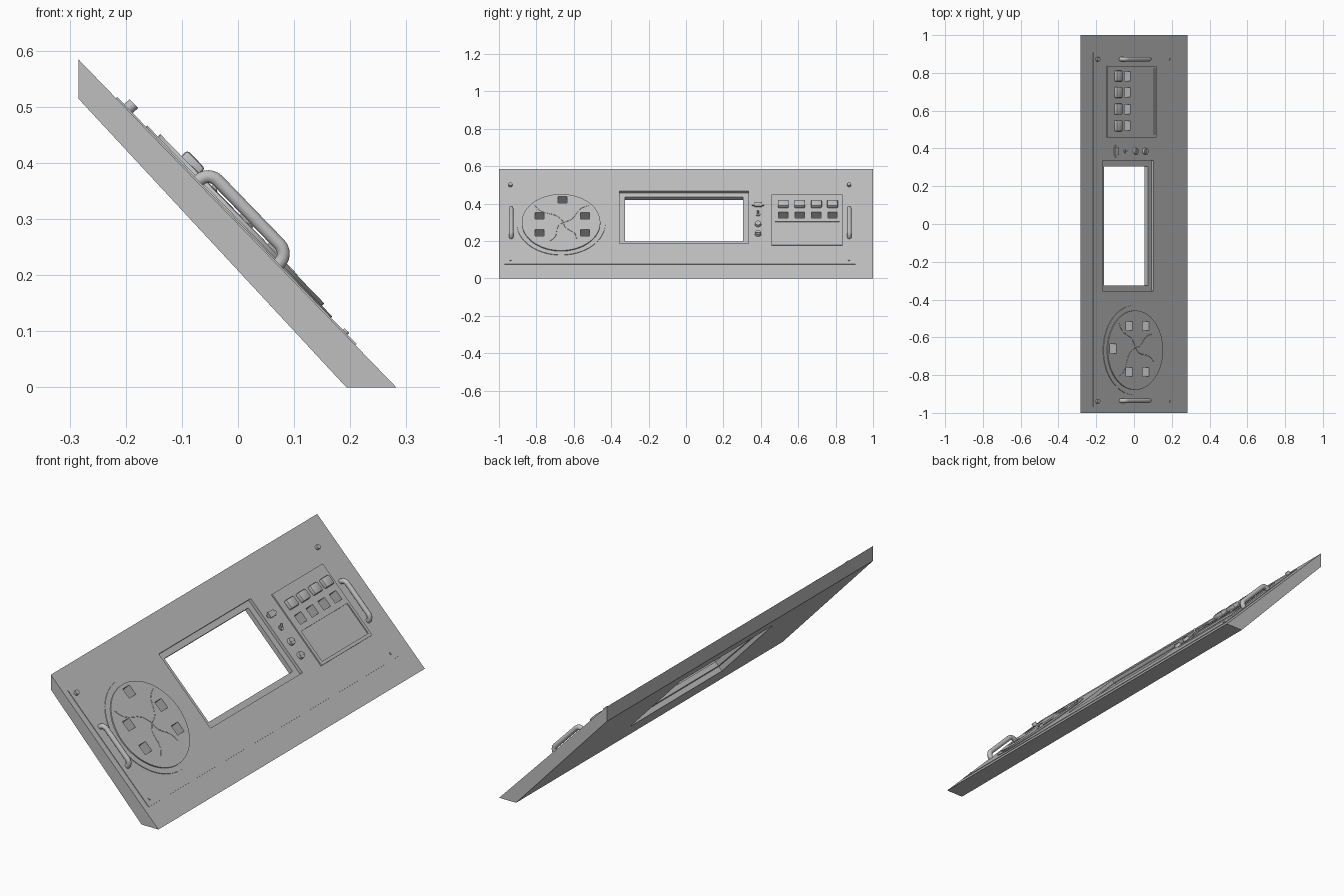
import bpy, bmesh, math
from mathutils import Matrix, Vector

if "Cube" in bpy.data.objects:
    bpy.data.objects.remove(bpy.data.objects["Cube"])

grey = bpy.data.materials.new("panel_grey")
grey.use_nodes = True
grey.diffuse_color = (0.52, 0.52, 0.52, 1)
grey.node_tree.nodes["Principled BSDF"].inputs["Base Color"].default_value = (0.52, 0.52, 0.52, 1)

# Sloped panel frame: u along y, v up the slope, n out of the face
V = Vector((-0.566, 0, 0.584)).normalized()
U = Vector((0, 1, 0))
N = U.cross(V)
FRAME = Matrix((U, V, N)).transposed().to_4x4()
FRAME.translation = (-0.001, 0, 0.292)


def finish(name, bm, matrix=FRAME, smooth=False):
    bm.transform(matrix)
    bmesh.ops.recalc_face_normals(bm, faces=bm.faces)
    mesh = bpy.data.meshes.new(name)
    bm.to_mesh(mesh)
    bm.free()
    mesh.materials.append(grey)
    ob = bpy.data.objects.new(name, mesh)
    bpy.context.collection.objects.link(ob)
    if smooth:
        activate(ob)
        bpy.ops.object.shade_smooth_by_angle(angle=math.radians(35))
    return ob


def activate(ob):
    bpy.ops.object.select_all(action='DESELECT')
    ob.select_set(True)
    bpy.context.view_layer.objects.active = ob


def box(name, u, v, n, bevel=0):
    """Box spanning the ranges u, v and n of the panel frame."""
    bm = bmesh.new()
    bmesh.ops.create_cube(bm, size=1)
    for vert in bm.verts:
        vert.co = [r[0] + (c + 0.5) * (r[1] - r[0]) for c, r in zip(vert.co, (u, v, n))]
    if bevel:
        bmesh.ops.bevel(bm, geom=bm.edges[:], offset=bevel, segments=2, profile=0.5, affect='EDGES')
    return finish(name, bm, smooth=bevel > 0)


def block(name, u, v, su, sv, n, bevel=0):
    return box(name, (u - su / 2, u + su / 2), (v - sv / 2, v + sv / 2), n, bevel)


def disc(name, u, v, r, n, sides=24, top=None):
    bm = bmesh.new()
    bmesh.ops.create_cone(bm, cap_ends=True, segments=sides, radius1=r,
                          radius2=r if top is None else top, depth=n[1] - n[0],
                          matrix=Matrix.Translation((u, v, (n[0] + n[1]) / 2)))
    return finish(name, bm, smooth=True)


def tube(name, points, radius):
    curve = bpy.data.curves.new(name, 'CURVE')
    curve.dimensions = '3D'
    curve.bevel_depth = radius
    curve.bevel_resolution = 3
    curve.use_fill_caps = True
    spline = curve.splines.new('POLY')
    spline.points.add(len(points) - 1)
    for p, co in zip(spline.points, points):
        p.co = (*(FRAME @ Vector(co)), 1)
    curve.materials.append(grey)
    ob = bpy.data.objects.new(name, curve)
    bpy.context.collection.objects.link(ob)
    activate(ob)
    bpy.ops.object.convert(target='MESH')
    bpy.ops.object.shade_smooth_by_angle(angle=math.radians(50))


def cut(ob, cutters):
    activate(ob)
    for c in cutters:
        mod = ob.modifiers.new("cut", 'BOOLEAN')
        mod.operation = 'DIFFERENCE'
        mod.solver = 'EXACT'
        mod.object = c
        bpy.ops.object.modifier_apply(modifier=mod.name)


# Main slab from its side profile
bm = bmesh.new()
profile = [(-0.284, 0.584), (0.282, 0), (0.193, 0), (-0.284, 0.514)]
face = bm.faces.new([bm.verts.new((x, -1, z)) for x, z in profile])
side = bmesh.ops.extrude_face_region(bm, geom=[face])
bmesh.ops.translate(bm, vec=(0, 2, 0), verts=[g for g in side["geom"] if isinstance(g, bmesh.types.BMVert)])
slab = finish("main_slab", bm, Matrix.Identity(4))

# Raised layers on the face
plate = box("face_plate", (-0.97, 0.907), (-0.302, 0.311), (-0.002, 0.003))
dial_rim = disc("dial_rim", -0.668, 0, 0.237, (-0.002, 0.006), 64)
dial = disc("dial_disc", -0.668, 0, 0.21, (-0.002, 0.012), 64)
key_panel = box("key_panel", (0.457, 0.837), (-0.165, 0.21), (-0.002, 0.009))

# Stepped window opening
window = [box("window_cutter", (-0.355, 0.335), (-0.148, 0.242), (-0.013, 0.05)),
          box("window_cutter", (-0.325, 0.305), (-0.12, 0.214), (-0.037, 0.05)),
          box("window_cutter", (-0.355, 0.335), (-0.148, 0.242), (-0.15, -0.036))]

# Square sockets in the dial and the key panel
KEY_U = (0.52, 0.608, 0.697, 0.783)
dial_spots = [(-0.66, 0.168)] + [(u, v) for u in (-0.783, -0.54) for v in (0.047, -0.077)]
dial_pits = [block("socket_cutter", u, v, 0.049, 0.049, (-0.042, 0.05)) for u, v in dial_spots]
key_pits = [block("socket_cutter", u, 0.058, 0.05, 0.046, (-0.042, 0.05)) for u in KEY_U]
tray = box("tray_cutter", (0.475, 0.822), (-0.15, 0.008), (0.004, 0.05))

cut(slab, window + dial_pits + key_pits)
cut(plate, window[:2] + dial_pits + key_pits)
cut(dial_rim, dial_pits)
cut(dial, dial_pits)
cut(key_panel, key_pits + [tray])
for c in window + dial_pits + key_pits + [tray]:
    bpy.data.objects.remove(c)

# Fine wavy ribs on the dial
for i, (u, v) in enumerate([(-0.52, 0.125), (-0.585, -0.12), (-0.81, 0.13), (-0.73, -0.14)]):
    a, b = Vector((-0.655, 0, 0.0115)), Vector((u, v, 0.0115))
    across = (b - a).cross(Vector((0, 0, 1))) * 0.07
    tube(f"dial_rib_{i + 1}", [a.lerp(b, t / 8) + across * math.sin(t * math.pi / 4) for t in range(9)], 0.002)

# Raised keys
for i, u in enumerate(KEY_U):
    block(f"key_{i + 1}", u, 0.133, 0.058, 0.046, (0.0, 0.027), 0.006)

# Column of small controls
CU = 0.385
block("slide_switch_base", CU, 0.138, 0.04, 0.028, (0, 0.01))
for s in (-1, 1):
    block("slide_switch_tab", CU + s * 0.026, 0.138, 0.012, 0.014, (0, 0.008))
disc("toggle_collar", CU, 0.066, 0.012, (0, 0.008), 12)
tube("toggle_lever", [(CU, 0.066, 0.004), (CU, 0.078, 0.022)], 0.005)
for v in (-0.008, -0.08):
    disc("knob", CU, v, 0.018, (0, 0.016), 20, 0.016)
    block("knob_grip", CU, v, 0.032, 0.006, (0.015, 0.019))

# Grab handles, upper bolts and lower studs at both ends
R, TOP, HALF = 0.024, 0.028, 0.103
bend = [(HALF - R + R * math.cos(a), TOP - R + R * math.sin(a))
        for a in (k * math.pi / 12 for k in range(7))]
arc = [(HALF, -0.01)] + bend
path = arc + [(-v, n) for v, n in reversed(arc)]
for label, uh, ub in (("near", -0.935, -0.939), ("far", 0.873, 0.872)):
    tube(f"{label}_handle", [(uh, v, n) for v, n in path], 0.012)
    disc(f"{label}_upper_bolt", ub, 0.282, 0.011, (0, 0.016), 16)
    disc(f"{label}_lower_stud", ub, -0.273, 0.006, (0, 0.007), 12)
